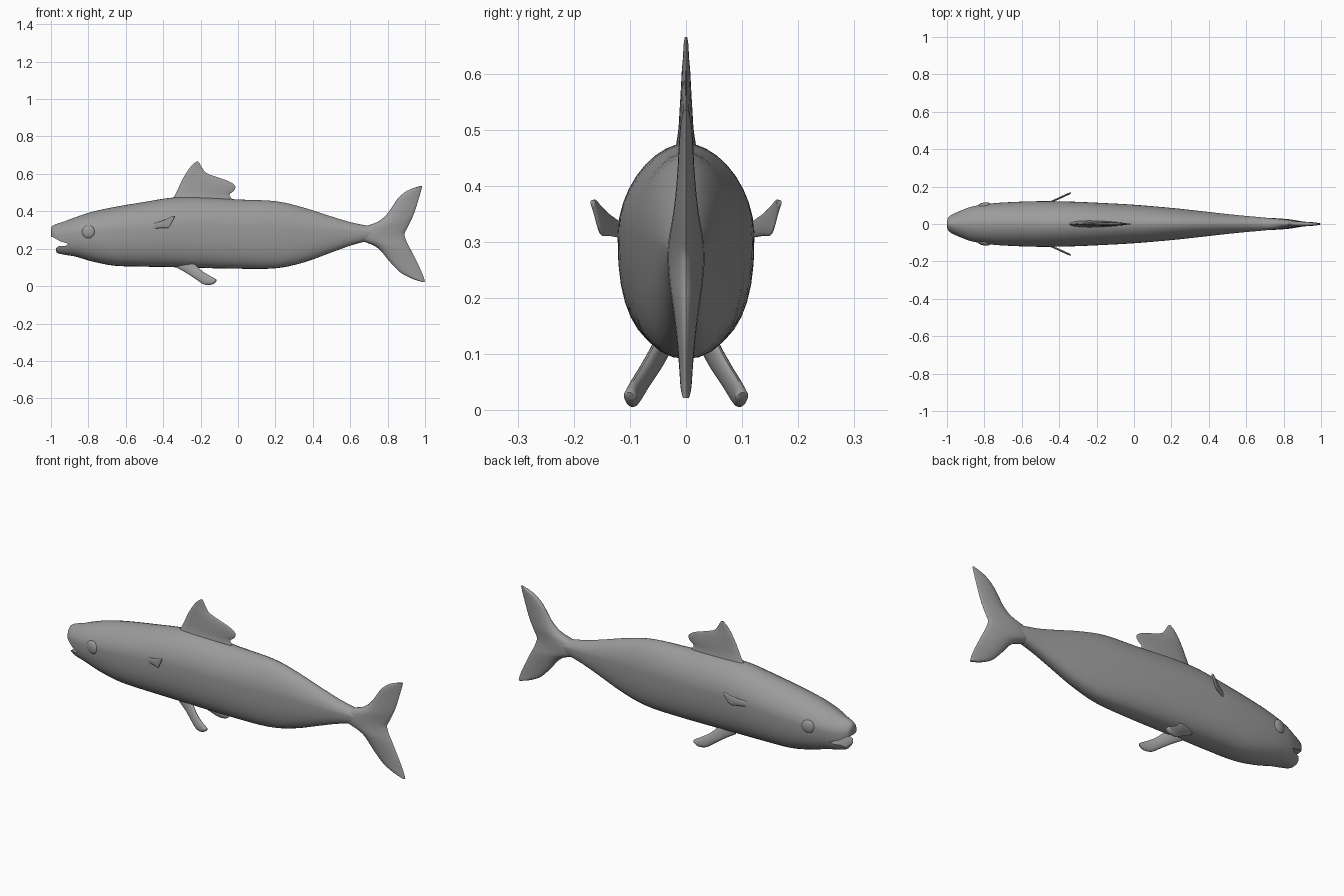
import bpy, bmesh
from math import sin, cos, pi, radians
from mathutils import Vector

if "Cube" in bpy.data.objects:
    bpy.data.objects.remove(bpy.data.objects["Cube"])

grey = bpy.data.materials.new("fish_grey")
grey.use_nodes = True
colour = (0.33, 0.33, 0.33, 1)
grey.diffuse_color = colour
grey.node_tree.nodes["Principled BSDF"].inputs["Base Color"].default_value = colour


def smooth_rows(rows, steps):
    """Catmull-Rom interpolation between the rows."""
    rows = [Vector(r) for r in rows]
    out = []
    for i in range(len(rows) - 1):
        a, b, c = rows[max(i - 1, 0)], rows[i], rows[i + 1]
        d = rows[min(i + 2, len(rows) - 1)]
        for k in range(steps):
            t = k / steps
            out.append(b + ((c - a) * t + (2 * a - 5 * b + 4 * c - d) * t ** 2
                            + (3 * b - a - 3 * c + d) * t ** 3) / 2)
    return out + [rows[-1]]


def finish(obj, angle=45):
    bpy.ops.object.select_all(action="DESELECT")
    obj.select_set(True)
    bpy.context.view_layer.objects.active = obj
    bpy.ops.object.shade_smooth_by_angle(angle=radians(angle))


def loft(name, rings):
    """Skin closed rings of points and cap both ends."""
    bm = bmesh.new()
    loops = [[bm.verts.new(p) for p in ring] for ring in rings]
    n = len(loops[0])
    for a, b in zip(loops, loops[1:]):
        for i in range(n):
            j = (i + 1) % n
            bm.faces.new((a[i], a[j], b[j], b[i]))
    bm.faces.new(loops[0])
    bm.faces.new(loops[-1])
    bmesh.ops.recalc_face_normals(bm, faces=bm.faces)
    mesh = bpy.data.meshes.new(name)
    bm.to_mesh(mesh)
    bm.free()
    mesh.materials.append(grey)
    obj = bpy.data.objects.new(name, mesh)
    bpy.context.collection.objects.link(obj)
    finish(obj)
    return obj


def power(v, p):
    return abs(v) ** p * (1 if v >= 0 else -1)


def body_ring(row, n=36):
    """Egg section: rounded back, fuller and boxier flanks below."""
    x, low, high, w = row
    mid = low + 0.6 * (high - low)
    ring = []
    for i in range(n):
        c, s = cos(2 * pi * i / n), sin(2 * pi * i / n)
        e, h = (1.1, high - mid) if s > 0 else (0.8, mid - low)
        ring.append((x, w * power(c, e), mid + h * power(s, e)))
    return ring


# Body: x, belly height, back height, half width
body = loft("body", [body_ring(r) for r in smooth_rows([
    (-1.0, .265, .31, .018), (-.992, .215, .322, .036), (-.97, .18, .333, .052),
    (-.93, .168, .345, .070), (-.87, .158, .368, .092), (-.78, .132, .397, .108),
    (-.66, .109, .423, .117), (-.5, .104, .45, .122), (-.35, .101, .473, .12),
    (-.2, .097, .475, .114), (0, .093, .463, .103), (.2, .095, .454, .086),
    (.35, .126, .42, .070), (.5, .18, .372, .053), (.6, .216, .342, .043),
    (.68, .238, .325, .036), (.75, .255, .31, .028), (.8, .268, .298, .018)], 4)])

# Mouth: wedge cut between snout and lower jaw
mouth = [(-1.1, .262), (-.99, .262), (-.95, .239), (-.905, .226), (-.925, .214),
         (-.96, .213), (-.972, .203), (-.974, .19), (-.965, .172), (-1.1, .14)]
cutter = loft("mouth_cutter", [[(x, y, z) for x, z in mouth] for y in (-.2, .2)])
cutter.hide_render = True
cut = body.modifiers.new("mouth", "BOOLEAN")
cut.operation = "DIFFERENCE"
cut.solver = "EXACT"
cut.object = cutter
bpy.context.view_layer.objects.active = body
bpy.ops.object.modifier_apply(modifier=cut.name)
bpy.data.objects.remove(cutter)
finish(body)


def upright_ring(row, n=20):
    """Teardrop section, thick towards the leading edge."""
    z, lead, trail, thick = row
    c, a = (lead + trail) / 2, (trail - lead) / 2
    return [(c + a * cos(t), thick * sin(t) * (1 - 0.4 * cos(t)), z)
            for t in (2 * pi * i / n for i in range(n))]


# Upright fins: height, leading x, trailing x, half thickness
loft("dorsal_fin", [upright_ring(r) for r in smooth_rows([
    (.44, -.37, -.02, .02), (.47, -.348, -.036, .017), (.49, -.335, -.045, .014),
    (.51, -.325, -.022, .012), (.53, -.316, -.014, .011), (.547, -.308, -.026, .01),
    (.565, -.3, -.06, .009), (.585, -.289, -.12, .008), (.605, -.277, -.17, .007),
    (.63, -.26, -.19, .005), (.652, -.24, -.203, .004), (.665, -.222, -.212, .002)], 3)])

loft("tail_fin", [upright_ring(r) for r in smooth_rows([
    (.022, .985, .999, .005), (.04, .93, .995, .009), (.07, .872, .984, .011),
    (.11, .83, .966, .014), (.15, .795, .946, .018), (.19, .762, .926, .023),
    (.22, .72, .91, .027), (.25, .64, .897, .03), (.28, .62, .89, .031),
    (.31, .65, .905, .028), (.34, .74, .92, .023), (.38, .792, .938, .018),
    (.43, .828, .955, .014), (.47, .856, .967, .012), (.51, .905, .979, .009),
    (.535, .972, .985, .004)], 3)])


def side_fin(name, side, rows, chord, thick, n=16):
    """Paired fin: x, y, z of the spine, then half chord."""
    rows = smooth_rows(rows, 4)
    spine = Vector(rows[-1][:3]) - Vector(rows[0][:3])
    u = Vector(chord).normalized()
    v = spine.cross(u).normalized()
    rings = []
    for r in rows:
        ring = []
        for i in range(n):
            t = 2 * pi * i / n
            p = Vector(r[:3]) + u * r[3] * cos(t) + v * min(thick, r[3]) * sin(t)
            ring.append((p.x, p.y * side, p.z))
        rings.append(ring)
    loft(name, rings)


def eye(name, side):
    bpy.ops.mesh.primitive_uv_sphere_add(segments=24, ring_count=16, radius=1)
    obj = bpy.context.object
    obj.name = name
    obj.scale = (.035, .015, .035)
    obj.location = (-.8, side * .1, .29)
    obj.rotation_euler = (0, 0, side * radians(9))
    obj.data.materials.append(grey)
    finish(obj)


# Paired parts on both flanks
for word, side in (("left", 1), ("right", -1)):
    eye(word + "_eye", side)
    side_fin(word + "_pectoral_fin", side, [
        (-.47, .105, .318, .01), (-.44, .12, .323, .015), (-.4, .138, .331, .02),
        (-.37, .152, .339, .026), (-.35, .161, .36, .015), (-.339, .166, .37, .005)],
        (0, 0, 1), .005)
    side_fin(word + "_pelvic_fin", side, [
        (-.3, .035, .135, .045), (-.26, .05, .1, .034), (-.21, .074, .06, .028),
        (-.17, .09, .034, .028), (-.135, .098, .024, .02), (-.118, .1, .026, .007)],
        (.5, 0, .86), .012)
